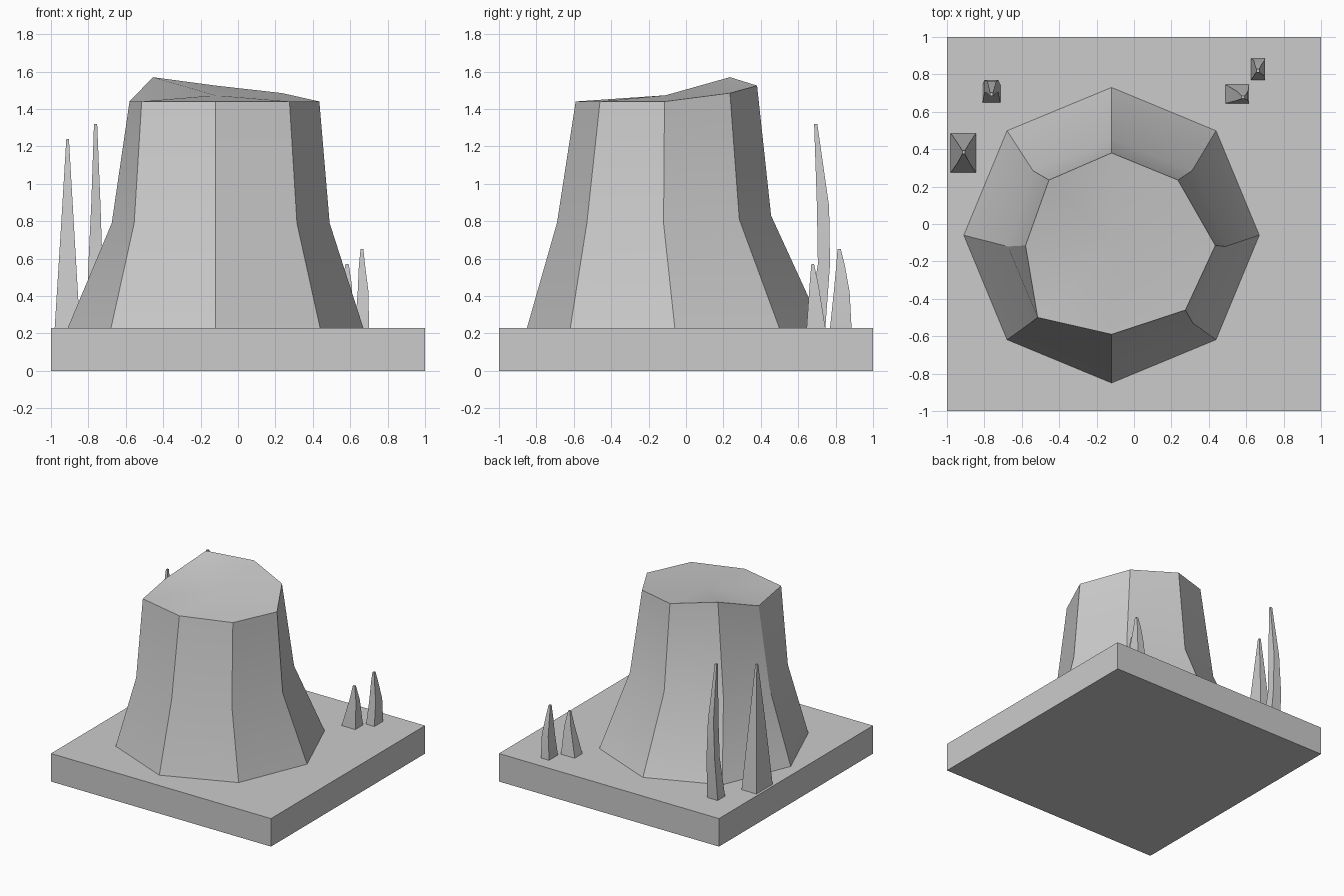
import bpy, bmesh, math

if "Cube" in bpy.data.objects:
    bpy.data.objects.remove(bpy.data.objects["Cube"])


def finish(name, bm, smooth=False):
    bmesh.ops.recalc_face_normals(bm, faces=bm.faces)
    mesh = bpy.data.meshes.new(name)
    bm.to_mesh(mesh)
    bm.free()
    ob = bpy.data.objects.new(name, mesh)
    bpy.context.collection.objects.link(ob)
    if smooth:
        bpy.ops.object.select_all(action='DESELECT')
        ob.select_set(True)
        bpy.context.view_layer.objects.active = ob
        bpy.ops.object.shade_smooth_by_angle(angle=math.radians(30))
    return ob


def loft(name, rings, apex=None, smooth=False):
    """Join rings of points; close the top with a fan to apex or a cap."""
    bm = bmesh.new()
    loops = [[bm.verts.new(p) for p in ring] for ring in rings]
    n = len(loops[0])
    for a, b in zip(loops, loops[1:]):
        for i in range(n):
            j = (i + 1) % n
            bm.faces.new((a[i], a[j], b[j], b[i]))
    bm.faces.new(loops[0][::-1])
    if apex:
        tip = bm.verts.new(apex)
        for i in range(n):
            bm.faces.new((loops[-1][i], loops[-1][(i + 1) % n], tip))
    else:
        bm.faces.new(loops[-1])
    return finish(name, bm, smooth)


def blade(name, sections):
    """Four-sided spike from (x0, x1, y0, y1, z) sections."""
    rings = [[(x0, y0, z), (x1, y0, z), (x1, y1, z), (x0, y1, z)]
             for x0, x1, y0, y1, z in sections]
    return loft(name, rings, smooth=True)


TOP = 0.23

# Square ground slab
bm = bmesh.new()
bmesh.ops.create_cube(bm, size=1)
bmesh.ops.scale(bm, vec=(2, 2, TOP), verts=bm.verts)
bmesh.ops.translate(bm, vec=(0, 0, TOP / 2), verts=bm.verts)
finish("ground_slab", bm)

# Eight-sided flared stump with an uneven cut top
foot = [(-0.12 + 0.79 * math.cos(i * math.pi / 4),
         -0.06 + 0.79 * math.sin(i * math.pi / 4), TOP) for i in range(8)]
waist = [(0.49, -0.12, 0.79), (0.31, 0.285, 0.81), (-0.12, 0.455, 0.83),
         (-0.54, 0.285, 0.82), (-0.675, -0.12, 0.79), (-0.555, -0.53, 0.79),
         (-0.12, -0.69, 0.79), (0.315, -0.53, 0.79)]
rim = [(0.435, -0.115, 1.44), (0.235, 0.235, 1.485), (-0.12, 0.38, 1.525),
       (-0.455, 0.235, 1.57), (-0.58, -0.115, 1.44), (-0.515, -0.5, 1.44),
       (-0.12, -0.59, 1.44), (0.275, -0.46, 1.44)]
loft("tree_stump", [foot, waist, rim], apex=(-0.12, -0.11, 1.473), smooth=True)

# Grass blades: two tall on the left, two short on the right
blade("tall_blade_outer", [(-0.98, -0.845, 0.275, 0.485, TOP),
                           (-0.945, -0.878, 0.325, 0.435, 0.79),
                           (-0.918, -0.904, 0.375, 0.392, 1.24)])
blade("tall_blade_inner", [(-0.81, -0.715, 0.65, 0.745, TOP),
                           (-0.80, -0.725, 0.705, 0.77, 0.57),
                           (-0.785, -0.735, 0.70, 0.765, 0.88),
                           (-0.77, -0.753, 0.685, 0.702, 1.32)])
blade("short_blade_inner", [(0.49, 0.615, 0.645, 0.745, TOP),
                            (0.55, 0.61, 0.66, 0.71, 0.45),
                            (0.575, 0.592, 0.67, 0.685, 0.57)])
blade("short_blade_outer", [(0.625, 0.70, 0.77, 0.885, TOP),
                            (0.64, 0.698, 0.79, 0.875, 0.42),
                            (0.646, 0.68, 0.803, 0.85, 0.56),
                            (0.655, 0.67, 0.81, 0.828, 0.65)])
